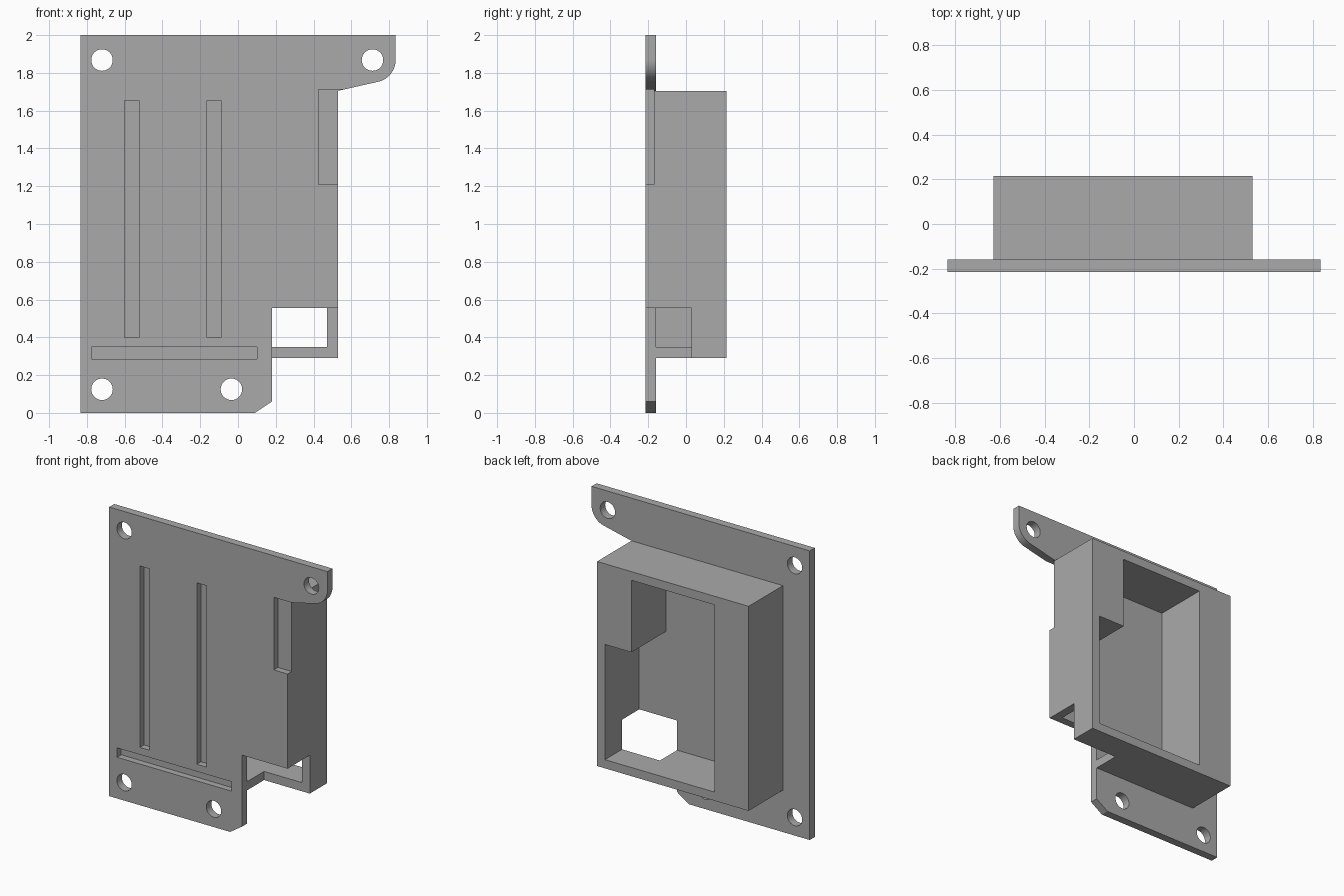
import bpy, bmesh
from math import sin, cos, pi, radians

old = bpy.data.objects.get("Cube")
if old:
    bpy.data.objects.remove(old, do_unlink=True)

GREY = (0.40, 0.40, 0.40, 1)
mat = bpy.data.materials.new("plain grey")
mat.use_nodes = True
mat.diffuse_color = GREY
mat.node_tree.nodes["Principled BSDF"].inputs["Base Color"].default_value = GREY

FRONT, PLATE_BACK, BACK = -0.215, -0.16, 0.215
SLOT_FLOOR = -0.17


def prism(name, outline, y0, y1):
    """Extrude an (x, z) outline from y0 to y1."""
    bm = bmesh.new()
    face = bm.faces.new([bm.verts.new((x, y0, z)) for x, z in outline])
    new = bmesh.ops.extrude_face_region(bm, geom=[face])["geom"]
    moved = [v for v in new if isinstance(v, bmesh.types.BMVert)]
    bmesh.ops.translate(bm, verts=moved, vec=(0, y1 - y0, 0))
    bmesh.ops.recalc_face_normals(bm, faces=bm.faces)
    mesh = bpy.data.meshes.new(name)
    bm.to_mesh(mesh)
    bm.free()
    mesh.materials.append(mat)
    obj = bpy.data.objects.new(name, mesh)
    bpy.context.collection.objects.link(obj)
    return obj


def rect(x0, x1, z0, z1):
    return [(x0, z0), (x1, z0), (x1, z1), (x0, z1)]


def arc(cx, cz, r, a0, a1, n):
    return [(cx + r * cos(a0 + (a1 - a0) * i / n),
             cz + r * sin(a0 + (a1 - a0) * i / n)) for i in range(n + 1)]


def combine(target, tool, operation):
    mod = target.modifiers.new(tool.name, "BOOLEAN")
    mod.operation, mod.solver, mod.object = operation, "EXACT", tool
    bpy.context.view_layer.objects.active = target
    bpy.ops.object.modifier_apply(modifier=mod.name)
    bpy.data.objects.remove(tool, do_unlink=True)


# Mounting plate with a clipped foot and a rounded ear
ear = arc(0.715, 1.87, 0.12, radians(-77), 0, 12)
outline = [(-0.835, 0), (0.09, 0), (0.18, 0.06), (0.18, 0.555),
           (0.53, 0.555), (0.53, 1.705)] + ear + [(0.835, 2), (-0.835, 2)]
bracket = prism("mounting_bracket", outline, FRONT, PLATE_BACK)

# Housing block on the back
combine(bracket, prism("housing", rect(-0.63, 0.53, 0.29, 1.705),
                       PLATE_BACK - 0.005, BACK), "UNION")

# Stepped cavity, open at the back
cavity = [(-0.37, 0.35), (0.47, 0.35), (0.47, 1.147),
          (0.267, 1.147), (0.267, 1.645), (-0.37, 1.645)]
combine(bracket, prism("cavity", cavity, PLATE_BACK, BACK + 0.1), "DIFFERENCE")

# Corner notch through the front into the cavity
combine(bracket, prism("corner_notch", rect(0.18, 0.7, 0.2, 0.555),
                       FRONT - 0.1, 0.028), "DIFFERENCE")

# Shallow front slots: two upright, one level, one open to the side
for slot in (rect(-0.6, -0.525, 0.4, 1.655), rect(-0.165, -0.09, 0.4, 1.655),
             rect(-0.775, 0.1, 0.285, 0.35), rect(0.425, 0.6, 1.21, 1.712)):
    combine(bracket, prism("slot", slot, FRONT - 0.1, SLOT_FLOOR), "DIFFERENCE")

# Screw holes
for x, z in ((-0.72, 1.868), (0.712, 1.868), (-0.72, 0.125), (-0.035, 0.125)):
    ring = arc(x, z, 0.057, 0, 2 * pi, 32)[:-1]
    combine(bracket, prism("screw_hole", ring, FRONT - 0.1, PLATE_BACK + 0.1),
            "DIFFERENCE")

bpy.ops.object.select_all(action="DESELECT")
bracket.select_set(True)
bpy.context.view_layer.objects.active = bracket
bpy.ops.object.shade_smooth_by_angle(angle=radians(25))
